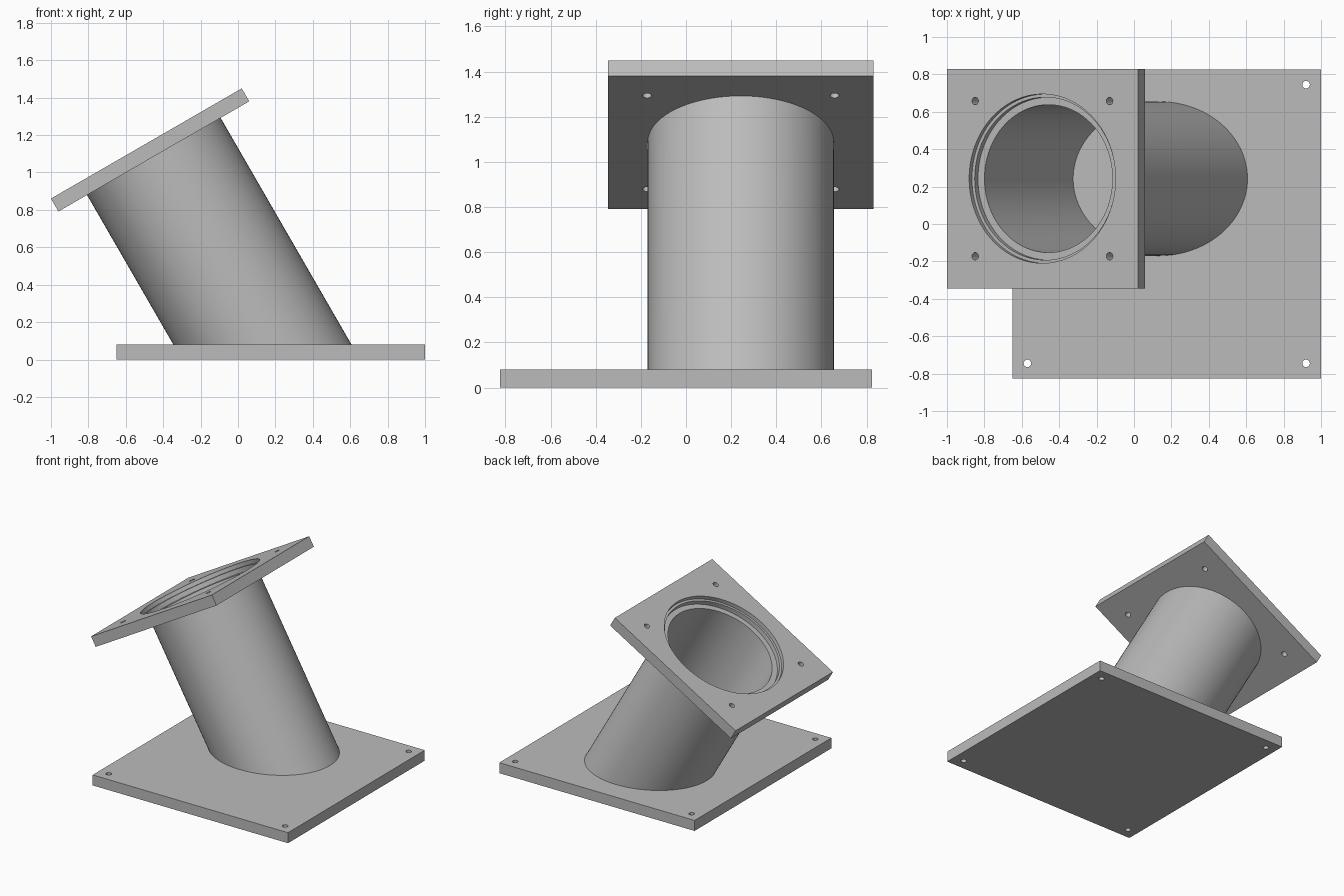
import bpy, bmesh, math
from mathutils import Matrix, Vector

cube = bpy.data.objects.get("Cube")
if cube:
    bpy.data.objects.remove(cube, do_unlink=True)

SIDES = 96
TILT = math.radians(30)
BASE_TOP = 0.08
THICK = 0.08
OUTER, BORE = 0.4125, 0.395

# Tilted frame: origin in the middle of the flange's upper face, z along the pipe
ORIGIN = Vector((-0.49, 0.2425, 1.155))
FRAME = Matrix.Translation(ORIGIN) @ Matrix.Rotation(-TILT, 4, 'Y')

grey = bpy.data.materials.new("plain_grey")
grey.use_nodes = True
grey.diffuse_color = (0.5, 0.5, 0.5, 1)
grey.node_tree.nodes["Principled BSDF"].inputs["Base Color"].default_value = (0.5, 0.5, 0.5, 1)


def make_object(name, bm, matrix=Matrix()):
    bmesh.ops.recalc_face_normals(bm, faces=bm.faces)
    bm.transform(matrix)
    mesh = bpy.data.meshes.new(name)
    bm.to_mesh(mesh)
    bm.free()
    mesh.materials.append(grey)
    obj = bpy.data.objects.new(name, mesh)
    bpy.context.collection.objects.link(obj)
    return obj


def plate(name, size_x, size_y, thickness, matrix):
    """Slab whose upper face lies on local z = 0."""
    bm = bmesh.new()
    shape = Matrix.Translation((0, 0, -thickness / 2)) @ Matrix.Diagonal((size_x, size_y, thickness, 1))
    bmesh.ops.create_cube(bm, size=1, matrix=shape)
    return make_object(name, bm, matrix)


def loft(bm, rings, closed=False, caps=False):
    """Bridge rings of points with quads."""
    loops = [[bm.verts.new(p) for p in ring] for ring in rings]
    pairs = list(zip(loops, loops[1:]))
    if closed:
        pairs.append((loops[-1], loops[0]))
    for a, b in pairs:
        for i in range(len(a)):
            j = (i + 1) % len(a)
            bm.faces.new((a[i], a[j], b[j], b[i]))
    if caps:
        bm.faces.new(loops[0])
        bm.faces.new(loops[-1])


def circle(radius, z, sides=SIDES):
    angles = [2 * math.pi * i / sides for i in range(sides)]
    return [(radius * math.cos(a), radius * math.sin(a), z) for a in angles]


def mitred(radius):
    """Ring along the pipe wall where it meets the base plate."""
    drop = ORIGIN.z - BASE_TOP
    return [(x, y, -(drop + x * math.sin(TILT)) / math.cos(TILT))
            for x, y, _ in circle(radius, 0)]


def cutter(profile, matrix, sides=SIDES):
    bm = bmesh.new()
    loft(bm, [circle(r, z, sides) for r, z in profile], caps=True)
    return make_object("cutter", bm, matrix)


def cut(obj, cutters):
    for tool in cutters:
        tool.hide_render = True
        mod = obj.modifiers.new("cut", 'BOOLEAN')
        mod.operation = 'DIFFERENCE'
        mod.solver = 'EXACT'
        mod.object = tool
    bpy.context.view_layer.update()
    result = obj.evaluated_get(bpy.context.evaluated_depsgraph_get())
    mesh = bpy.data.meshes.new_from_object(result)
    obj.modifiers.clear()
    obj.data = mesh
    for tool in cutters:
        bpy.data.objects.remove(tool, do_unlink=True)


def bolt_holes(matrix, dx, dy):
    return [cutter([(0.02, 0.05), (0.02, -0.15)],
                   matrix @ Matrix.Translation((sx * dx, sy * dy, 0)), 24)
            for sx in (-1, 1) for sy in (-1, 1)]


# Base plate with four corner holes
base_frame = Matrix.Translation((0.175, 0, BASE_TOP))
base = plate("base_plate", 1.65, 1.65, BASE_TOP, base_frame)
cut(base, bolt_holes(base_frame, 0.745, 0.745))

# Tilted flange with four holes and a stepped mouth
flange = plate("tilted_flange", 1.178, 1.175, THICK, FRAME)
steps = [(0.452, 0.05), (0.452, -0.03), (0.435, -0.03), (0.435, -0.065),
         (BORE, -0.065), (BORE, -0.15)]
cut(flange, bolt_holes(FRAME, 0.415, 0.415) + [cutter(steps, FRAME)])

# Slanted hollow pipe, mitred flat onto the base
bm = bmesh.new()
loft(bm, [mitred(OUTER), circle(OUTER, -THICK), circle(BORE, -THICK), mitred(BORE)], closed=True)
pipe = make_object("slanted_pipe", bm, FRAME)

# Smooth round walls, crisp edges
for obj in bpy.context.selected_objects:
    obj.select_set(False)
for obj in (base, flange, pipe):
    obj.select_set(True)
bpy.context.view_layer.objects.active = pipe
bpy.ops.object.shade_smooth_by_angle(angle=math.radians(30))
